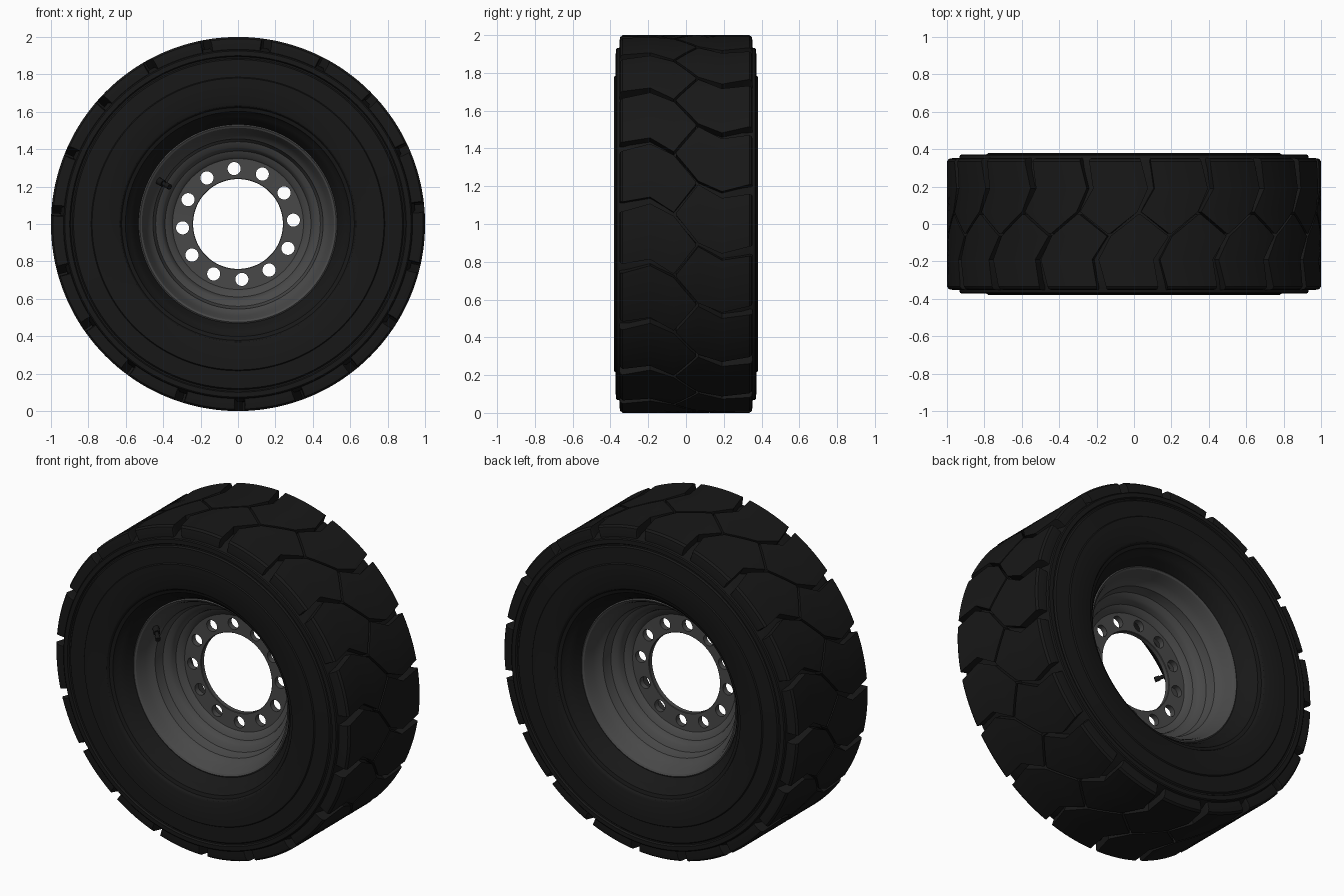
import bpy, bmesh, math
from mathutils import Vector

if "Cube" in bpy.data.objects:
    bpy.data.objects.remove(bpy.data.objects["Cube"])

N_LUGS = 19
PITCH = 360 / N_LUGS


def material(name, v):
    m = bpy.data.materials.new(name)
    m.diffuse_color = (v, v, v, 1)
    m.use_nodes = True
    m.node_tree.nodes["Principled BSDF"].inputs["Base Color"].default_value = m.diffuse_color
    return m


RUBBER = material("rubber", 0.009)
STEEL = material("steel", 0.065)


def polar(r, y, deg):
    a = math.radians(deg)
    return Vector((r * math.cos(a), y, 1 + r * math.sin(a)))


def finish(bm, name, mat, angle=30):
    bmesh.ops.recalc_face_normals(bm, faces=bm.faces[:])
    me = bpy.data.meshes.new(name)
    bm.to_mesh(me)
    bm.free()
    ob = bpy.data.objects.new(name, me)
    bpy.context.collection.objects.link(ob)
    me.materials.append(mat)
    smooth(ob, angle)
    return ob


def smooth(ob, angle=30):
    bpy.ops.object.select_all(action='DESELECT')
    ob.select_set(True)
    bpy.context.view_layer.objects.active = ob
    bpy.ops.object.shade_smooth_by_angle(angle=math.radians(angle))


def lathe(name, half, mat, steps=128):
    """Revolve a half profile (r, y) mirrored in y into a closed ring."""
    prof = half + [(r, -y) for r, y in reversed(half)]
    bm = bmesh.new()
    rings = [[bm.verts.new(polar(r, y, 360 * s / steps)) for r, y in prof]
             for s in range(steps)]
    n = len(prof)
    for s in range(steps):
        a, b = rings[s], rings[(s + 1) % steps]
        for i in range(n):
            j = (i + 1) % n
            bm.faces.new((a[i], a[j], b[j], b[i]))
    return finish(bm, name, mat)


def rod(bm, p, q, r, seg=16):
    """Closed cylinder between two points."""
    d = q - p
    rot = d.to_track_quat('Z', 'Y').to_matrix().to_4x4()
    rot.translation = (p + q) / 2
    bmesh.ops.create_cone(bm, cap_ends=True, segments=seg, radius1=r, radius2=r,
                          depth=d.length, matrix=rot)


# Tyre carcass: groove floor, stepped sidewall, inner lip down to the rim
lathe("tyre_carcass", [
    (0.952, 0.02), (0.95, 0.30), (0.935, 0.345), (0.931, 0.366), (0.925, 0.371),
    (0.900, 0.372), (0.894, 0.362), (0.886, 0.362), (0.879, 0.371), (0.785, 0.373),
    (0.780, 0.380), (0.640, 0.380), (0.630, 0.375), (0.622, 0.362), (0.602, 0.355),
    (0.594, 0.340), (0.575, 0.325), (0.555, 0.300), (0.540, 0.270), (0.527, 0.250),
    (0.515, 0.200), (0.515, 0.02)], RUBBER)


# Tread lugs: each row has a shoulder, a knee, and a point reaching over the centre
def tread_row(name, side, base, knee, edge, tip):
    # y, radius, groove angle, half gap
    st = [(0.352, 0.970, edge, 1.75), (0.348, 0.990, edge, 1.6), (0.335, 1.0, edge, 1.45),
          (0.19, 1.0, knee, 1.0), (0.065, 1.0, base, 0.55)]
    rows = [(y, r, a + g, a + PITCH - g) for y, r, a, g in st]
    for y in (0.02, -0.025, -0.052):
        t = (0.065 - y) / 0.13
        rows.append((y, 1.0, base + (tip - base) * t + 0.6,
                     base + PITCH + (tip - base - PITCH) * t - 0.6))
    cols = 8
    bm = bmesh.new()
    for k in range(N_LUGS):
        grid = [[bm.verts.new(polar(r, side * y, k * PITCH + lo + (hi - lo) * c / cols))
                 for c in range(cols + 1)] for y, r, lo, hi in rows]
        for a, b in zip(grid, grid[1:]):
            for c in range(cols):
                bm.faces.new((a[c], a[c + 1], b[c + 1], b[c]))
    rim_edges = [e for e in bm.edges if e.is_boundary]
    new = bmesh.ops.extrude_edge_only(bm, edges=rim_edges)["geom"]
    for v in (g for g in new if isinstance(g, bmesh.types.BMVert)):
        d = Vector((v.co.x, 0, v.co.z - 1)).normalized() * 0.92
        v.co = Vector((d.x, v.co.y, d.z + 1))
    bmesh.ops.holes_fill(bm, edges=[e for e in bm.edges if e.is_boundary], sides=0)
    finish(bm, name, RUBBER)


tread_row("front_tread_lugs", -1, 3.0, 7.2, 5.3, 12.6)
tread_row("back_tread_lugs", 1, 12.6, 8.9, 10.6, 3.0 + PITCH)

# Wheel rim: stepped dish on both sides of a central disc
rim = lathe("wheel_rim", [
    (0.535, 0.02), (0.535, 0.255), (0.525, 0.262), (0.514, 0.256), (0.503, 0.235),
    (0.490, 0.200), (0.472, 0.170), (0.455, 0.155), (0.449, 0.125), (0.440, 0.100),
    (0.410, 0.085), (0.398, 0.070), (0.390, 0.045), (0.362, 0.032), (0.350, 0.018),
    (0.243, 0.016), (0.240, 0.013)], STEEL)

# Bolt holes
bm = bmesh.new()
for i in range(12):
    a = 4 + 30 * i
    rod(bm, polar(0.297, -0.1, a), polar(0.297, 0.1, a), 0.035, 24)
cutter = finish(bm, "bolt_hole_cutter", STEEL)
cutter.hide_render = True
mod = rim.modifiers.new("bolt_holes", 'BOOLEAN')
mod.operation = 'DIFFERENCE'
mod.solver = 'EXACT'
mod.object = cutter
bpy.context.view_layer.objects.active = rim
bpy.ops.object.modifier_apply(modifier=mod.name)
bpy.data.objects.remove(cutter)
smooth(rim)

# Valve stem with collar and cap
bm = bmesh.new()
A = 151.5
foot, tip = polar(0.485, -0.19, A), polar(0.415, -0.255, A)
rod(bm, foot, tip, 0.011)
rod(bm, foot, foot.lerp(tip, 0.45), 0.019)
rod(bm, foot.lerp(tip, 0.7), tip, 0.015)
finish(bm, "valve_stem", RUBBER)
